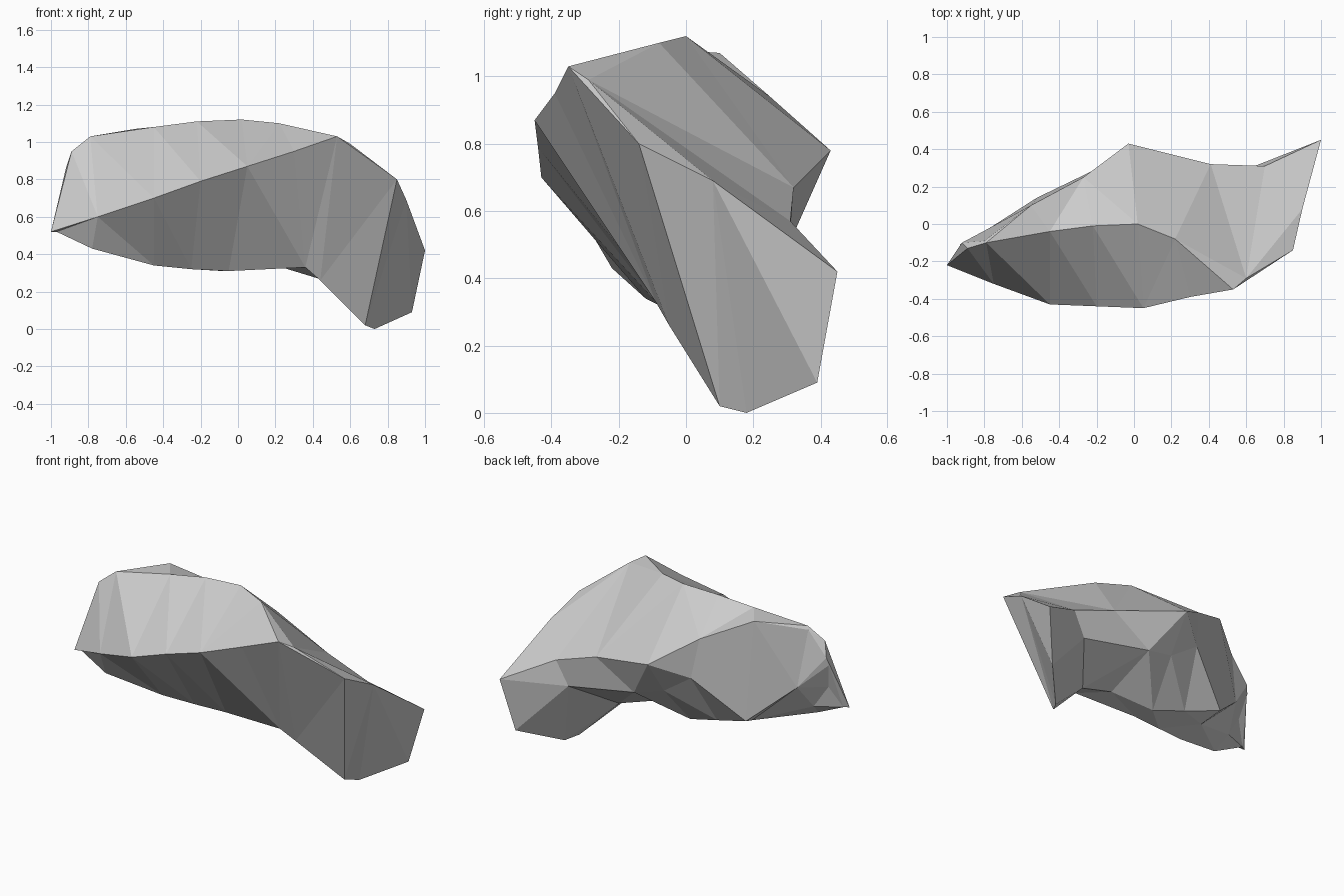
import bpy, bmesh

# Cross-sections of the bent boulder from left tip to right foot; each one runs
# front lip, ridge, back top edge, back wall, underside, front lower edge
SECTIONS = [
    [(-1.00, -.22, .52), (-.89, -.13, .95), (-.92, -.10, .86), (-.93, -.11, .81), (-.90, -.15, .65), (-.97, -.20, .52)],
    [(-.75, -.32, .60), (-.79, -.10, 1.03), (-.80, -.09, 1.01), (-.77, -.02, .66), (-.81, -.13, .51), (-.78, -.22, .43)],
    [(-.45, -.43, .70), (-.45, -.04, 1.08), (-.55, .10, 1.07), (-.52, .14, .44), (-.48, .02, .39), (-.45, -.12, .34)],
    [(-.20, -.44, .79), (-.22, -.01, 1.11), (-.27, .25, .94), (-.23, .28, .69), (-.29, .10, .37), (-.25, -.08, .32)],
    [(.05, -.45, .87), (.02, 0, 1.12), (-.03, .43, .78), (-.04, .28, .56), (-.08, .07, .31), (-.05, -.05, .31)],
    [(.30, -.39, .95), (.22, -.08, 1.10), (.41, .32, .67), (.15, .31, .51), (.20, .04, .34), (.36, -.09, .33)],
    [(.53, -.35, 1.03), (.60, -.29, .99), (.70, .31, .57), (.62, .30, .42), (.43, .06, .27), (.44, -.05, .26)],
    [(.85, -.14, .80), (.90, .08, .69), (1.00, .45, .42), (.93, .39, .09), (.73, .18, 0), (.68, .10, .02)],
]

# Skin the sections into one closed faceted stone
bm = bmesh.new()
rings = [[bm.verts.new(p) for p in s] for s in SECTIONS]
for a, b in zip(rings, rings[1:]):
    for i in range(6):
        j = (i + 1) % 6
        bm.faces.new((a[i], a[j], b[j], b[i]))
bm.faces.new(rings[0][::-1])
bm.faces.new(rings[-1])
bmesh.ops.triangulate(bm, faces=bm.faces[:])
bmesh.ops.recalc_face_normals(bm, faces=bm.faces[:])

mesh = bpy.data.meshes.new("boulder")
bm.to_mesh(mesh)
bm.free()
rock = bpy.data.objects.new("boulder", mesh)
bpy.context.collection.objects.link(rock)
